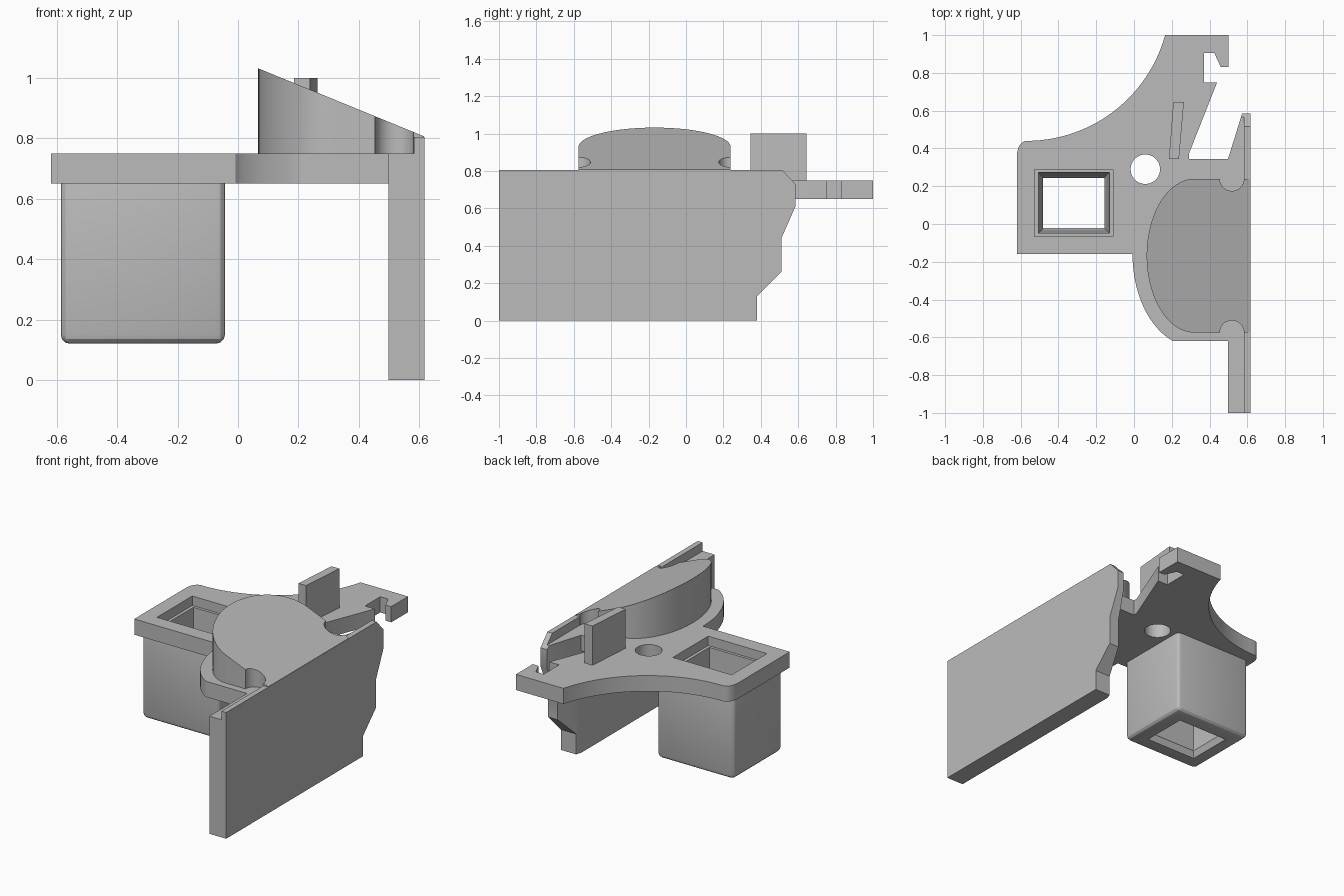
import bpy, bmesh
from math import cos, sin, pi, radians, atan2

if "Cube" in bpy.data.objects:
    bpy.data.objects.remove(bpy.data.objects["Cube"], do_unlink=True)

grey = bpy.data.materials.new("plain grey")
grey.use_nodes = True
grey.diffuse_color = (0.5, 0.5, 0.5, 1)
grey.node_tree.nodes["Principled BSDF"].inputs["Base Color"].default_value = (0.5, 0.5, 0.5, 1)


def loft(name, rings):
    """Closed solid through a stack of equal-length point rings."""
    bm = bmesh.new()
    loops = [[bm.verts.new(p) for p in ring] for ring in rings]
    n = len(loops[0])
    for a, b in zip(loops, loops[1:]):
        for i in range(n):
            j = (i + 1) % n
            bm.faces.new((a[i], a[j], b[j], b[i]))
    bm.faces.new(loops[0])
    bm.faces.new(loops[-1])
    bmesh.ops.recalc_face_normals(bm, faces=bm.faces)
    mesh = bpy.data.meshes.new(name)
    bm.to_mesh(mesh)
    bm.free()
    obj = bpy.data.objects.new(name, mesh)
    bpy.context.collection.objects.link(obj)
    return obj


def prism(name, outline, z0, z1):
    return loft(name, [[(x, y, z) for x, y in outline] for z in (z0, z1)])


def box(name, x0, x1, y0, y1, z0, z1):
    return prism(name, [(x0, y0), (x1, y0), (x1, y1), (x0, y1)], z0, z1)


def arc(cx, cy, rx, ry, a0, a1, n):
    return [(cx + rx * cos(a0 + (a1 - a0) * i / n),
             cy + ry * sin(a0 + (a1 - a0) * i / n)) for i in range(n + 1)]


def post(x, y, r):
    return prism("post_cutter", arc(x, y, r, r, 0, 2 * pi, 40)[:-1], 0.5, 1.2)


def activate(obj):
    bpy.ops.object.select_all(action='DESELECT')
    obj.select_set(True)
    bpy.context.view_layer.objects.active = obj


def cut(obj, cutter):
    mod = obj.modifiers.new("cut", 'BOOLEAN')
    mod.operation = 'DIFFERENCE'
    mod.solver = 'EXACT'
    mod.object = cutter
    activate(obj)
    bpy.ops.object.modifier_apply(modifier=mod.name)
    bpy.data.objects.remove(cutter, do_unlink=True)


def finish(obj):
    obj.data.materials.clear()
    obj.data.materials.append(grey)
    activate(obj)
    bpy.ops.object.shade_smooth_by_angle(angle=radians(25))


def funnel():
    """Stepped square channel running down through plate and sleeve."""
    steps = [(0.80, 0.415, 0.355), (0.69, 0.415, 0.355), (0.69, 0.375, 0.32),
             (0.17, 0.335, 0.28), (0.16, 0.325, 0.265), (0.10, 0.37, 0.31)]
    cx, cy = -0.318, 0.112
    return loft("funnel_cutter", [[(cx + sx * w / 2, cy + sy * d / 2, z)
                for sx, sy in ((-1, -1), (1, -1), (1, 1), (-1, 1))] for z, w, d in steps])


# Base plate with swept edges and a hooked arm
R = 0.762
sweep_end = atan2(-0.202, 0.735)
outline = [(-0.62, -0.16)]
outline += arc(0.32, -0.16, 0.328, 0.49, pi, pi + 1.22, 20)
outline += [(0.5, -0.62), (0.5, 0.345), (0.29, 0.345), (0.29, 0.37), (0.44, 0.75),
            (0.37, 0.75), (0.37, 0.905), (0.425, 0.905), (0.46, 0.83), (0.5, 0.83),
            (0.5, 1), (0.165, 1)]
outline += arc(-0.57, 0.44 + R, R, R, sweep_end, -pi / 2, 28)[1:]
outline += arc(-0.57, 0.36, 0.05, 0.08, pi / 2, pi, 8)[1:]
plate = prism("base_plate", outline, 0.65, 0.75)
cut(plate, post(0.06, 0.29, 0.078))
cut(plate, funnel())
finish(plate)

# Square sleeve hanging below the plate
sleeve = box("square_sleeve", -0.587, -0.043, -0.135, 0.36, 0.12, 0.70)
bevel = sleeve.modifiers.new("round", 'BEVEL')
bevel.width = 0.03
bevel.segments = 3
activate(sleeve)
bpy.ops.object.modifier_apply(modifier=bevel.name)
cut(sleeve, funnel())
finish(sleeve)

# Rounded drum with a sloping top and two side notches
drum_outline = arc(0.32, -0.168, 0.253, 0.407, pi / 2, 3 * pi / 2, 40)
drum_outline += [(0.616, -0.575), (0.616, 0.239)]
drum = prism("sloped_drum", drum_outline, 0.74, 1)
for v in drum.data.vertices:
    if v.co.z > 0.9:
        v.co.z = 1.032 - 0.41 * (v.co.x - 0.067)
for y in (0.239, -0.575):
    cut(drum, post(0.518, y, 0.064))
finish(drum)

# Side wall with a stepped back end, a top lip and a tapered tip
profile = [(-1, 0), (0.38, 0), (0.38, 0.13), (0.51, 0.26), (0.51, 0.44),
           (0.585, 0.61), (0.585, 0.73), (0.515, 0.805), (-1, 0.805)]
wall = loft("side_wall", [[(x, y, z) for y, z in profile] for x in (0.498, 0.617)])
cut(wall, box("lip_cutter", 0.4, 0.583, -1.1, 0.8, 0.75, 0.9))
cut(wall, prism("taper_cutter", [(0.45, 0.345), (0.498, 0.345), (0.574, 0.59),
                                 (0.574, 0.7), (0.45, 0.7)], -0.1, 1))
finish(wall)

# Upright fin on the arm
finish(prism("upright_fin", [(0.185, 0.345), (0.238, 0.345), (0.264, 0.645),
                             (0.208, 0.645)], 0.74, 1.0))
